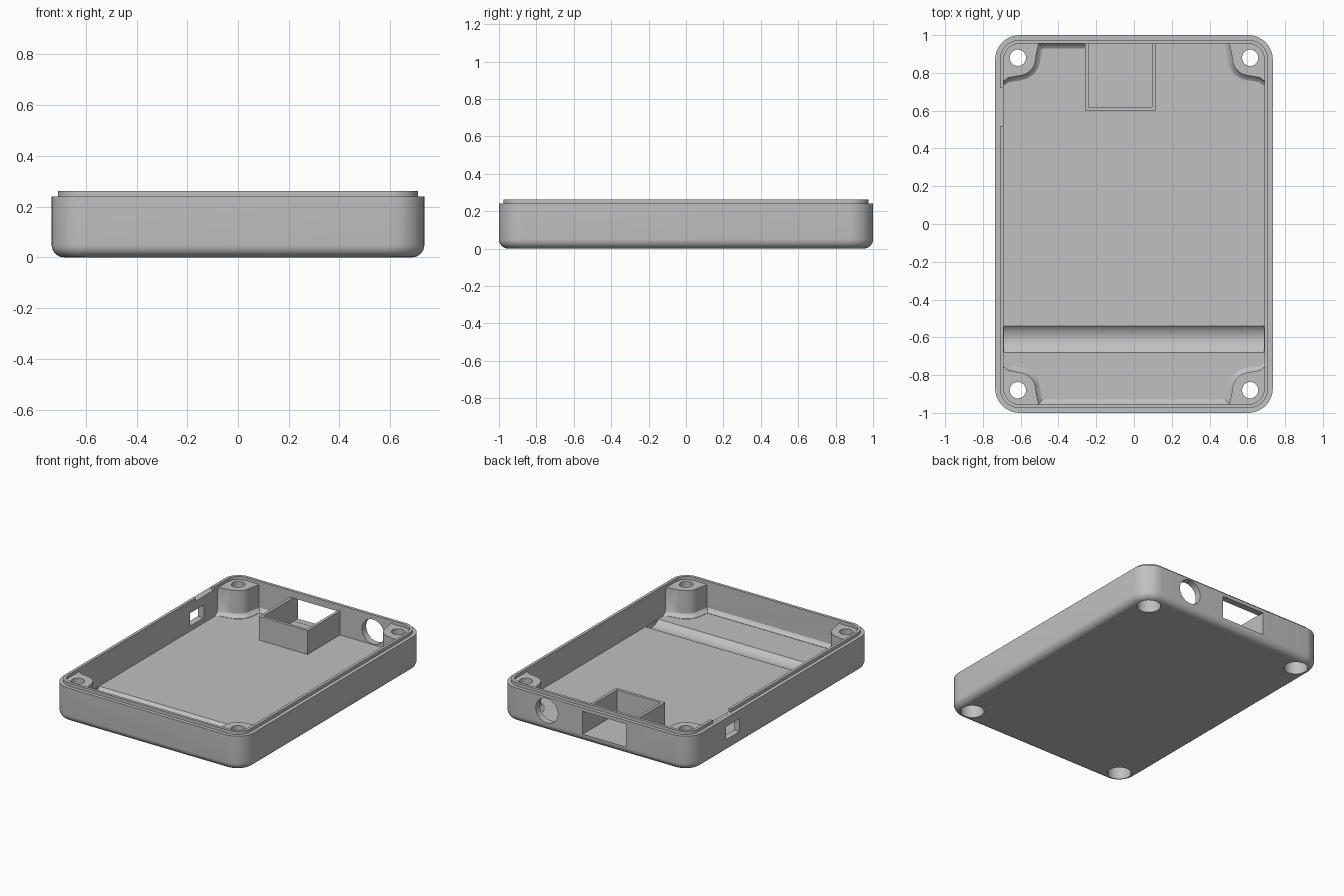
import bpy, bmesh, math
from mathutils import Matrix, Vector

if "Cube" in bpy.data.objects:
    bpy.data.objects.remove(bpy.data.objects["Cube"])

W, L, R = 0.735, 1.0, 0.13          # half width, half length, corner radius
RIM, TOP, FLOOR = 0.24, 0.262, 0.055
WALL, COVE = 0.045, 0.025

grey = bpy.data.materials.new("light grey")
grey.use_nodes = True
grey.diffuse_color = (0.53, 0.53, 0.53, 1)
grey.node_tree.nodes["Principled BSDF"].inputs["Base Color"].default_value = (0.53, 0.53, 0.53, 1)


def finish(name, bm):
    bmesh.ops.recalc_face_normals(bm, faces=bm.faces)
    mesh = bpy.data.meshes.new(name)
    bm.to_mesh(mesh)
    bm.free()
    mesh.materials.append(grey)
    obj = bpy.data.objects.new(name, mesh)
    bpy.context.collection.objects.link(obj)
    return obj


def loft(name, rings):
    """Skin a list of matching closed loops and cap both ends."""
    bm = bmesh.new()
    loops = [[bm.verts.new(p) for p in ring] for ring in rings]
    n = len(loops[0])
    for a, b in zip(loops, loops[1:]):
        for i in range(n):
            j = (i + 1) % n
            bm.faces.new((a[i], a[j], b[j], b[i]))
    bm.faces.new(loops[0])
    bm.faces.new(loops[-1])
    return finish(name, bm)


def box(name, lo, hi):
    bm = bmesh.new()
    lo, hi = Vector(lo), Vector(hi)
    mat = Matrix.Translation((lo + hi) / 2) @ Matrix.Diagonal((*(hi - lo), 1))
    bmesh.ops.create_cube(bm, size=1, matrix=mat)
    return finish(name, bm)


def cylinder(name, centre, radius, depth, axis="Z"):
    turn = {"Z": Matrix(), "X": Matrix.Rotation(math.pi / 2, 4, "Y"),
            "Y": Matrix.Rotation(math.pi / 2, 4, "X")}[axis]
    bm = bmesh.new()
    bmesh.ops.create_cone(bm, cap_ends=True, segments=64, radius1=radius, radius2=radius,
                          depth=depth, matrix=Matrix.Translation(centre) @ turn)
    return finish(name, bm)


def cut(target, cutters):
    bpy.context.view_layer.objects.active = target
    for c in cutters:
        mod = target.modifiers.new("cut", "BOOLEAN")
        mod.operation, mod.solver, mod.object = "DIFFERENCE", "EXACT", c
        bpy.ops.object.modifier_apply(modifier=mod.name)


def rounded_ring(inset, z, steps=10):
    r = R - inset
    pts = []
    for q, (sx, sy) in enumerate(((1, 1), (-1, 1), (-1, -1), (1, -1))):
        for k in range(steps + 1):
            a = (q + k / steps) * math.pi / 2
            pts.append((sx * (W - R) + r * math.cos(a), sy * (L - R) + r * math.sin(a), z))
    return pts


# Shell: rounded bottom edge, stepped rim, inner wall and floor
edge = 0.05
rings = []
for k in range(9):
    a = k / 8 * math.pi / 2
    rings.append(rounded_ring(edge * (1 - math.sin(a)), edge * (1 - math.cos(a))))
rings += [rounded_ring(i, z) for i, z in
          ((0, RIM), (COVE, RIM), (COVE, TOP), (WALL, TOP), (WALL, FLOOR))]
shell = loft("tray_shell", rings)

# Cutters for the screw holes
HX, HY = 0.615, 0.88
screw_cutters = []
for sx in (-1, 1):
    for sy in (-1, 1):
        screw_cutters.append(cylinder("screw_cutter", (sx * HX, sy * HY, 0.15), 0.043, 0.5))
        screw_cutters.append(cylinder("counterbore_cutter", (sx * HX, sy * HY, 0), 0.076, 0.18))

# Cutters for the wall openings, the rim notch and the floor groove
socket_cutter = box("socket_cutter", (-0.24, 0.62, FLOOR + 0.001), (0.095, 1.1, 0.215))
wall_cutters = [
    socket_cutter,
    cylinder("jack_cutter", (0.37, L, 0.145), 0.085, 0.2, "Y"),
    box("window_cutter", (-0.8, 0.46, 0.09), (-0.6, 0.61, 0.18)),
    box("notch_cutter", (-0.8, 0.52, RIM + 0.0005), (-0.6, 0.72, 0.3)),
    cylinder("groove_cutter", (0, -0.61, 0.122), 0.097, 1.375, "X"),
]
cut(shell, screw_cutters + wall_cutters)


# Corner screw posts with a sloped foot
def post_outline(off, z, sx, sy):
    pts = [(0.70, 0.755 - off), (0.685, 0.76 - off), (0.665, 0.775 - off)]
    for k in range(13):
        a = math.radians(255 - 60 * k / 12 + (7.5 if k == 0 else 0))
        pts.append((HX + (0.095 + off) * math.cos(a), HY + (0.095 + off) * math.sin(a)))
    pts += [(0.515 - off, 0.91), (0.508 - off, 0.935), (0.505 - off, 0.96), (0.64, 0.96), (0.70, 0.90)]
    return [(sx * x, sy * y, z) for x, y in pts]


parts = [shell]
for sx, side in ((-1, "right"), (1, "left")):
    for sy, end in ((-1, "front"), (1, "back")):
        post = loft(f"{end}_{side}_screw_post", [
            post_outline(COVE, FLOOR - 0.01, sx, sy), post_outline(COVE, FLOOR + 0.002, sx, sy),
            post_outline(0.008, FLOOR + 0.012, sx, sy), post_outline(0, FLOOR + 0.025, sx, sy),
            post_outline(0, RIM, sx, sy)])
        cut(post, screw_cutters)
        parts.append(post)

# Socket frame standing on the floor behind the rear opening
frame = box("socket_frame", (-0.26, 0.60, FLOOR - 0.01), (0.115, 0.96, 0.22))
frame_cutter = box("frame_cutter", (-0.24, 0.62, 0), (0.095, 1.1, 0.4))
cut(frame, [frame_cutter])
parts.append(frame)


# Sloped coves where the end walls meet the floor
def cove(name, x0, x1, sy):
    y = L - WALL
    profile = [(y + 0.01, FLOOR - 0.01), (y - COVE, FLOOR - 0.01), (y - COVE, FLOOR + 0.002),
               (y - 0.008, FLOOR + 0.012), (y, FLOOR + 0.025), (y + 0.01, FLOOR + 0.025)]
    return loft(name, [[(x, sy * py, pz) for py, pz in profile] for x in (x0, x1)])


parts.append(cove("front_cove", -0.52, 0.52, -1))
parts.append(cove("back_cove", -0.52, -0.255, 1))

# Remove cutters and shade
for c in screw_cutters + wall_cutters + [frame_cutter]:
    bpy.data.objects.remove(c)
bpy.ops.object.select_all(action="DESELECT")
for p in parts:
    p.select_set(True)
bpy.context.view_layer.objects.active = shell
bpy.ops.object.shade_smooth_by_angle(angle=math.radians(30))
